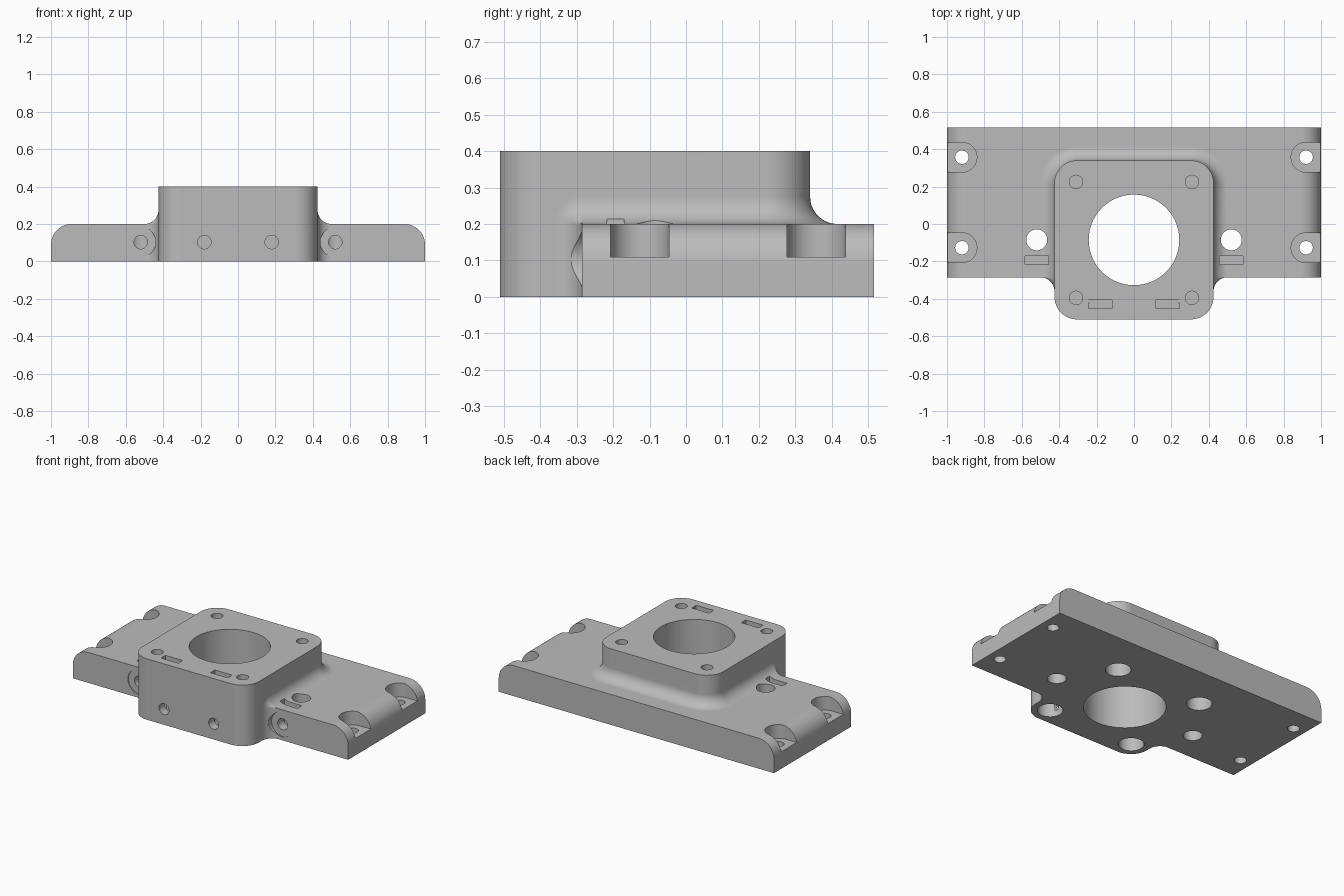
import bpy, bmesh, math
from math import sin, cos, pi, radians

if "Cube" in bpy.data.objects:
    bpy.data.objects.remove(bpy.data.objects["Cube"])

grey = bpy.data.materials.new("plain_grey")
grey.use_nodes = True
COL = (0.5, 0.5, 0.5, 1)
grey.diffuse_color = COL
grey.node_tree.nodes["Principled BSDF"].inputs["Base Color"].default_value = COL

CY = -0.085      # centre of the raised block in y
HALF = 0.425     # half width of the raised block
RC = 0.12        # block corner radius
R = 0.075        # fillet radius
FRONT = -0.285   # front face of the base plate


def loft(name, rings):
    """Closed solid through a list of equal-length point rings."""
    bm = bmesh.new()
    vs = [[bm.verts.new(p) for p in ring] for ring in rings]
    n = len(rings[0])
    for a, b in zip(vs, vs[1:]):
        for i in range(n):
            j = (i + 1) % n
            bm.faces.new((a[i], a[j], b[j], b[i]))
    bm.faces.new(vs[0][::-1])
    bm.faces.new(vs[-1])
    bmesh.ops.recalc_face_normals(bm, faces=bm.faces)
    mesh = bpy.data.meshes.new(name)
    bm.to_mesh(mesh)
    bm.free()
    mesh.materials.append(grey)
    ob = bpy.data.objects.new(name, mesh)
    bpy.context.collection.objects.link(ob)
    return ob


def arc(cx, cy, r, a0, a1, n=12):
    return [(cx + r * cos(radians(a0 + (a1 - a0) * i / n)),
             cy + r * sin(radians(a0 + (a1 - a0) * i / n))) for i in range(n + 1)]


def circle(cx, cy, r, n=48):
    return arc(cx, cy, r, 0, 360, n)[:-1]


def prism(name, pts, lo, hi, axis="z"):
    """Extrude a 2D outline along z (points are x,y) or y (points are x,z)."""
    place = (lambda p, h: (p[0], p[1], h)) if axis == "z" else (lambda p, h: (p[0], h, p[1]))
    return loft(name, [[place(p, h) for p in pts] for h in (lo, hi)])


def rect(cx, cy, w, h):
    return [(cx + sx * w / 2, cy + sy * h / 2)
            for sx, sy in ((-1, -1), (1, -1), (1, 1), (-1, 1))]


def combine(target, tool, op):
    mod = target.modifiers.new("bool", "BOOLEAN")
    mod.operation, mod.solver, mod.object = op, "EXACT", tool
    bpy.context.view_layer.objects.active = target
    bpy.ops.object.modifier_apply(modifier=mod.name)
    bpy.data.objects.remove(tool)


# base plate with rounded upper end edges
body = prism("mount_body",
             [(-1, 0), (1, 0)] + arc(0.89, 0.09, 0.11, 0, 90) + arc(-0.89, 0.09, 0.11, 90, 180),
             FRONT, 0.515, "y")

# raised block with rounded corners
k = HALF - RC
outline = []
for sx, sy, a in ((1, 1, 0), (-1, 1, 90), (-1, -1, 180), (1, -1, 270)):
    outline += arc(sx * k, CY + sy * k, RC, a, a + 90)
combine(body, prism("block", outline, 0, 0.4), "UNION")

# concave fillet between the block and the plate top
def flare_ring(o, z):
    pts = arc(k, CY + k, RC + o, 0, 90) + arc(-k, CY + k, RC + o, 90, 180)
    pts += [(-HALF - o, FRONT), (HALF + o, FRONT)]
    return [(x, y, z) for x, y in pts]

steps = [radians(90 * i / 10) for i in range(11)]
rings = [flare_ring(R, 0.12)]
rings += [flare_ring(R * (1 - sin(t)), 0.2 + R * (1 - cos(t))) for t in steps]
rings.append(flare_ring(-0.03, 0.3))
combine(body, loft("fillet", rings), "UNION")

for s in (-1, 1):
    # upright fillet where the plate front meets the block
    pts = [(0.3, -0.2), (0.3, FRONT - R)]
    pts += arc(HALF + R, FRONT - R, R, 180, 90) + [(HALF + R, -0.2)]
    combine(body, prism("upright_fillet", [(s * x, y) for x, y in pts], 0, 0.2), "UNION")
    # flared corner joining both fillets
    trumpet = [(0.35, R)] + [(HALF + R * (1 - sin(t)), R * (1 - cos(t))) for t in steps[:1:-1]]
    combine(body, loft("fillet_corner",
            [[(s * x, y, z) for y, z in circle(FRONT, 0.2, r, 40)] for x, r in trumpet]), "UNION")

# cutters: the central bore first, then everything mirrored left and right
cutters = [prism("bore", circle(0, CY, 0.242, 96), -0.1, 0.5)]
for s in (-1, 1):
    # end screw pockets and their holes
    for y in (0.357, -0.127):
        pocket = arc(0.92, y, 0.08, 90, 270, 20) + [(1.1, y - 0.08), (1.1, y + 0.08)]
        cutters.append(prism("pocket", [(s * x, py) for x, py in pocket], 0.11, 0.4))
        cutters.append(prism("screw_hole", circle(s * 0.92, y, 0.036, 32), -0.1, 0.3))
    # block screw holes with blind counterbores below
    for y in (CY + 0.31, CY - 0.31):
        cutters.append(prism("top_hole", circle(s * 0.31, y, 0.036, 32), 0.3, 0.5))
        cutters.append(prism("counterbore", circle(s * 0.31, y, 0.075), -0.1, 0.28))
    # rod hole, nut slots and front clamp holes
    cutters += [
        prism("rod_hole", circle(s * 0.52, CY, 0.056), -0.1, 0.4),
        prism("side_nut_slot", rect(s * 0.52, -0.193, 0.126, 0.046), 0.04, 0.4),
        prism("block_nut_slot", rect(s * 0.18, -0.43, 0.126, 0.046), 0.04, 0.5),
        prism("spot_face", circle(s * 0.52, 0.103, 0.08), -0.6, -0.28, "y"),
        prism("side_clamp_hole", circle(s * 0.52, 0.103, 0.036, 32), -0.5, CY, "y"),
        prism("block_clamp_hole", circle(s * 0.18, 0.103, 0.036, 32), -0.6, -0.36, "y"),
    ]
for c in cutters:
    combine(body, c, "DIFFERENCE")

# smooth curves, crisp edges
bpy.ops.object.select_all(action="DESELECT")
body.select_set(True)
bpy.context.view_layer.objects.active = body
bpy.ops.object.shade_smooth_by_angle(angle=radians(30))
wn = body.modifiers.new("weighted_normals", "WEIGHTED_NORMAL")
wn.keep_sharp = True
